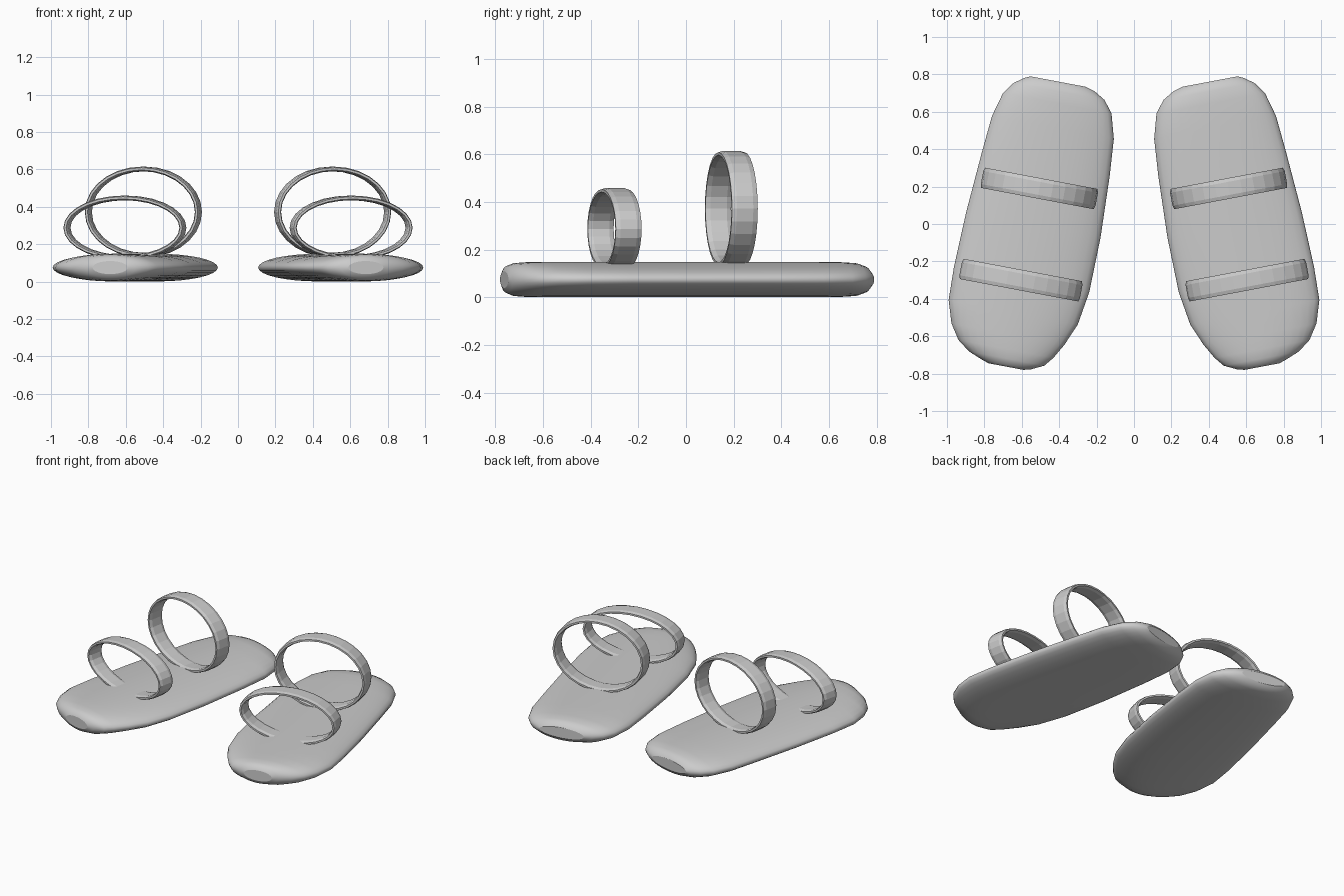
import bpy, bmesh, math
from mathutils import Matrix, Vector

if "Cube" in bpy.data.objects:
    bpy.data.objects.remove(bpy.data.objects["Cube"])

grey = bpy.data.materials.new("light grey")
grey.diffuse_color = (0.6, 0.6, 0.6, 1)
grey.use_nodes = True
grey.node_tree.nodes["Principled BSDF"].inputs["Base Color"].default_value = grey.diffuse_color

# Sole stations: y, left x, right x, half thickness
STATIONS = [(-0.773, -0.11, 0.08, 0.035), (-0.762, -0.15, 0.115, 0.056),
            (-0.73, -0.215, 0.195, 0.069), (-0.68, -0.255, 0.262, 0.073),
            (-0.60, -0.300, 0.315, 0.074), (-0.48, -0.350, 0.353, 0.074),
            (-0.30, -0.378, 0.358, 0.074), (0, -0.383, 0.348, 0.074),
            (0.33, -0.370, 0.325, 0.074), (0.53, -0.355, 0.308, 0.074),
            (0.66, -0.318, 0.273, 0.073), (0.725, -0.268, 0.227, 0.069),
            (0.762, -0.205, 0.175, 0.056), (0.776, -0.155, 0.145, 0.035)]


def skin(bm, rings, closed):
    """Bridge rings of points with quads; loop them round or cap the ends."""
    vs = [[bm.verts.new(p) for p in r] for r in rings]
    n = len(vs[0])
    for i in range(len(vs) if closed else len(vs) - 1):
        a, b = vs[i], vs[(i + 1) % len(vs)]
        for j in range(n):
            k = (j + 1) % n
            bm.faces.new((a[j], a[k], b[k], b[j]))
    if not closed:
        bm.faces.new(vs[0])
        bm.faces.new(vs[-1])


def finish(name, bm, side):
    """Turn the part toe-out, place it on its side and make the object."""
    m = (Matrix.Scale(side, 4, Vector((1, 0, 0)))
         @ Matrix.Translation((0.555, 0, 0))
         @ Matrix.Rotation(math.radians(10.7), 4, 'Z'))
    bm.transform(m)
    bmesh.ops.recalc_face_normals(bm, faces=bm.faces)
    me = bpy.data.meshes.new(name)
    bm.to_mesh(me)
    bm.free()
    me.materials.append(grey)
    ob = bpy.data.objects.new(name, me)
    bpy.context.collection.objects.link(ob)
    return ob


def sole(name, side):
    """Pebble-like sole with an elliptical cross-section."""
    bm = bmesh.new()
    rings = []
    for y, x0, x1, h in STATIONS:
        c, w = (x0 + x1) / 2, (x1 - x0) / 2
        rings.append([(c + w * math.cos(t), y, 0.075 + h * math.sin(t))
                      for t in (math.tau * j / 32 for j in range(32))])
    skin(bm, rings, False)
    ob = finish(name, bm, side)
    for p in ob.data.polygons:
        p.use_smooth = len(p.vertices) == 4


def strap(name, side, x, y, z, a, b, n=28):
    """Oval loop of flat band whose bottom sinks into the sole."""
    bm = bmesh.new()
    # band section: distance inwards, offset along the foot
    section = [(0.006, -0.055), (0, -0.035), (0, 0.035), (0.006, 0.055),
               (0.018, 0.055), (0.025, 0.035), (0.025, -0.035), (0.018, -0.055)]
    rings = []
    for i in range(n):
        t = math.tau * i / n
        rings.append([(x + (a - d) * math.cos(t), y + o, z + (b - d) * math.sin(t))
                      for d, o in section])
    skin(bm, rings, True)
    finish(name, bm, side)


for side, label in ((1, "right"), (-1, "left")):
    sole(label + "_sole", side)
    strap(label + "_back_strap", side, -0.013, 0.196, 0.372, 0.312, 0.243)
    strap(label + "_front_strap", side, -0.007, -0.304, 0.288, 0.328, 0.172)
